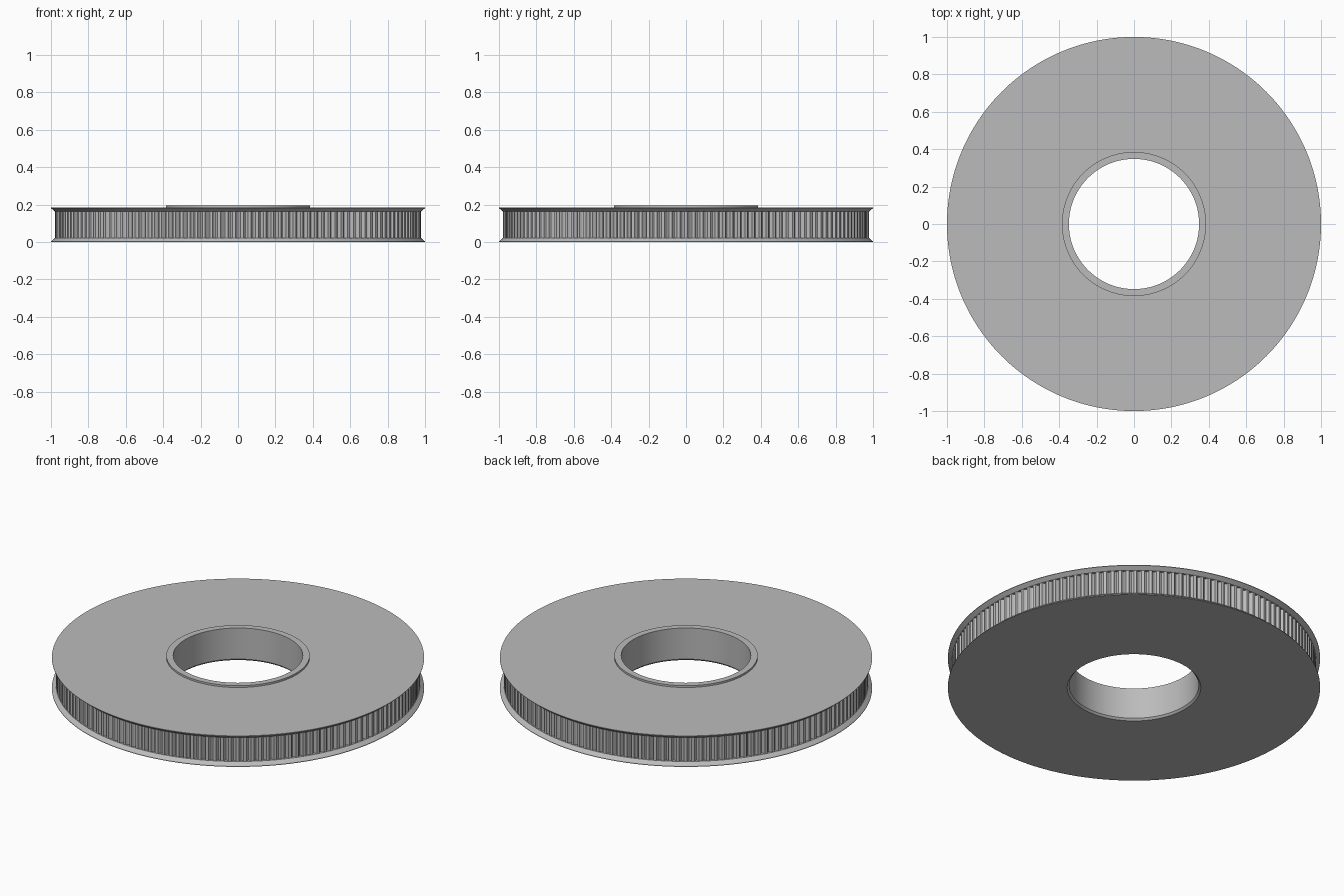
import bpy
import bmesh
from math import sin, cos, pi, tau, radians

if "Cube" in bpy.data.objects:
    bpy.data.objects.remove(bpy.data.objects["Cube"], do_unlink=True)

BORE, COLLAR, TOOTH_TIP, RIM = 0.348, 0.385, 0.978, 1.0
LOW, HIGH, FLANGE_TOP, COLLAR_TOP = 0.022, 0.163, 0.184, 0.195
CORE, GROOVE_DEPTH, TEETH, SEGMENTS = 0.94, 0.016, 150, 192

grey = bpy.data.materials.new("plain grey")
grey.use_nodes = True
colour = (0.5, 0.5, 0.5, 1)
grey.diffuse_color = colour
grey.node_tree.nodes["Principled BSDF"].inputs["Base Color"].default_value = colour


def finish(bm, name):
    bmesh.ops.recalc_face_normals(bm, faces=bm.faces)
    mesh = bpy.data.meshes.new(name)
    bm.to_mesh(mesh)
    bm.free()
    mesh.materials.append(grey)
    obj = bpy.data.objects.new(name, mesh)
    bpy.context.collection.objects.link(obj)
    bpy.ops.object.select_all(action="DESELECT")
    obj.select_set(True)
    bpy.context.view_layer.objects.active = obj
    bpy.ops.object.shade_smooth_by_angle(angle=radians(25))


def bridge(bm, a, b):
    for i in range(len(a)):
        j = (i + 1) % len(a)
        bm.faces.new((a[i], a[j], b[j], b[i]))


def lathe(name, profile):
    bm = bmesh.new()
    rings = [[bm.verts.new((r * cos(tau * i / SEGMENTS), r * sin(tau * i / SEGMENTS), z))
              for i in range(SEGMENTS)] for r, z in profile]
    for k, ring in enumerate(rings):
        bridge(bm, ring, rings[(k + 1) % len(rings)])
    finish(bm, name)


# Body: two bevelled flanges, core, raised collar and chamfered bore
lathe("pulley_body", [
    (BORE + 0.011, 0), (RIM, 0), (RIM, 0.003), (TOOTH_TIP, LOW), (CORE, LOW),
    (CORE, HIGH), (TOOTH_TIP, HIGH), (RIM, FLANGE_TOP - 0.003), (RIM, FLANGE_TOP),
    (COLLAR, FLANGE_TOP), (COLLAR, COLLAR_TOP), (BORE, COLLAR_TOP), (BORE, 0.011)])

# Toothed ring: flat lands with rounded grooves between them
outline = []
pitch = tau / TEETH
for t in range(TEETH):
    for s in range(7):
        u = s / 6
        angle = pitch * (t + 0.62 * (u - 0.5)) - pi / 2
        outline.append((TOOTH_TIP - GROOVE_DEPTH * sin(pi * u) ** 0.7, angle))
bm = bmesh.new()
lower, upper = ([bm.verts.new((r * cos(a), r * sin(a), z)) for r, a in outline]
                for z in (LOW, HIGH))
bridge(bm, lower, upper)
finish(bm, "toothed_ring")
